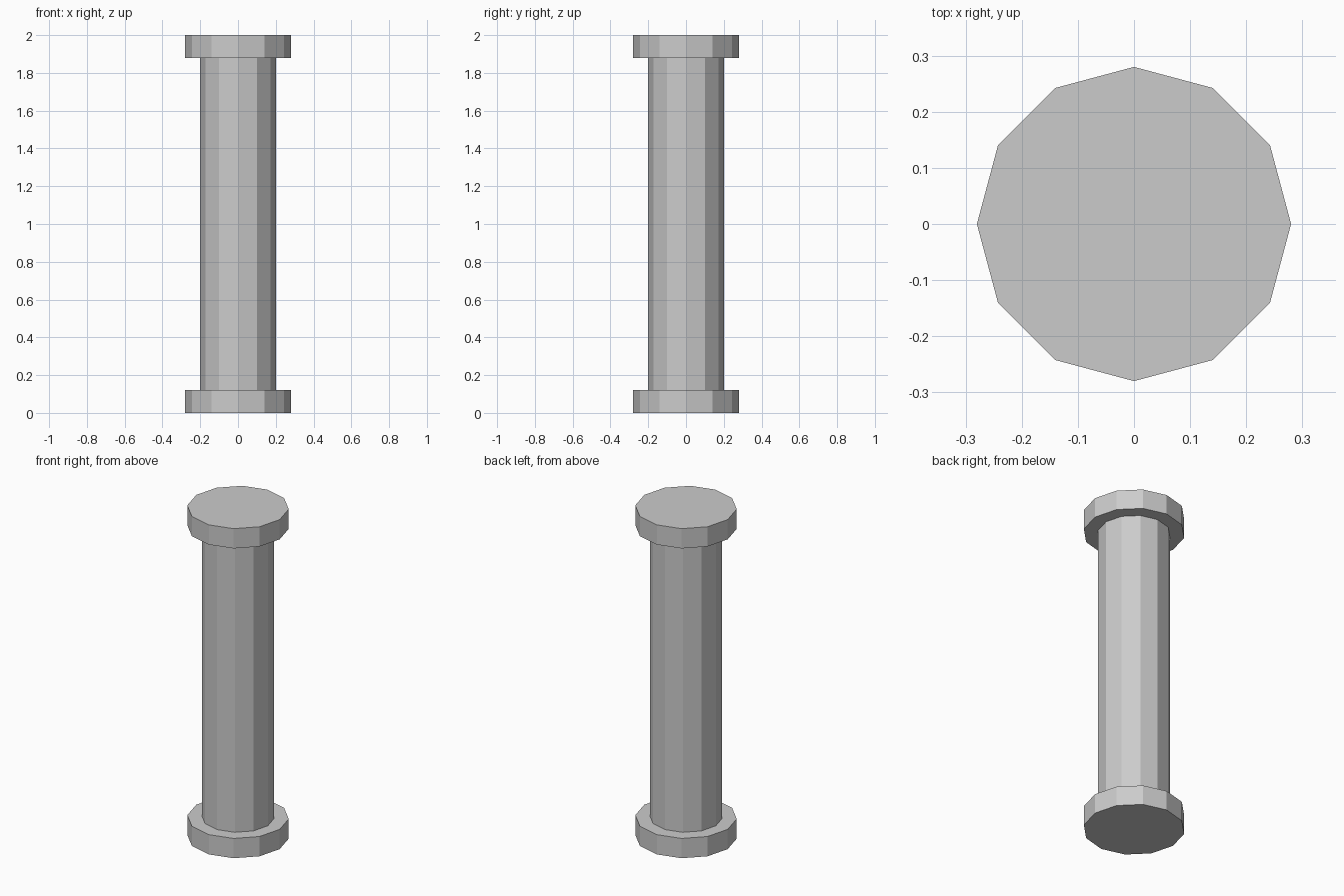
import bpy

SIDES = 12
CAP_RADIUS, CAP_HEIGHT = 0.28, 0.12
SHAFT_RADIUS, HEIGHT = 0.2, 2.0

cube = bpy.data.objects.get("Cube")
if cube:
    bpy.data.objects.remove(cube, do_unlink=True)

# One plain grey stone colour
stone = bpy.data.materials.new("grey stone")
stone.use_nodes = True
colour = (0.6, 0.6, 0.6, 1.0)
stone.diffuse_color = colour
stone.node_tree.nodes["Principled BSDF"].inputs["Base Color"].default_value = colour


def drum(name, radius, bottom, top):
    """Flat-sided upright cylinder between two heights."""
    bpy.ops.mesh.primitive_cylinder_add(
        vertices=SIDES, radius=radius, depth=top - bottom,
        location=(0, 0, (bottom + top) / 2))
    part = bpy.context.object
    part.name = name
    part.data.materials.append(stone)
    return part


# Base, shaft and capital
drum("base", CAP_RADIUS, 0, CAP_HEIGHT)
drum("shaft", SHAFT_RADIUS, CAP_HEIGHT, HEIGHT - CAP_HEIGHT)
drum("capital", CAP_RADIUS, HEIGHT - CAP_HEIGHT, HEIGHT)
